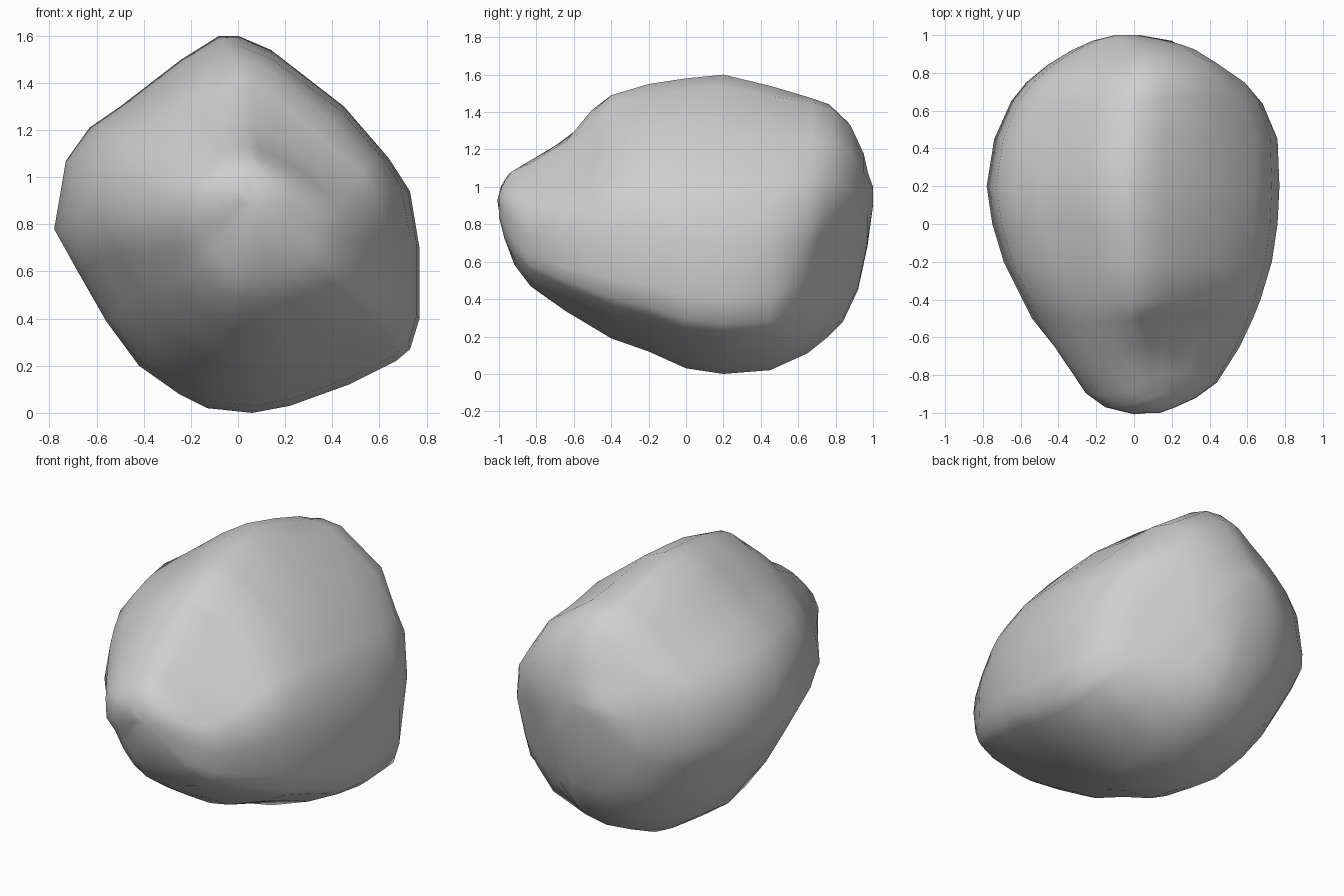
import bpy
import bmesh
from mathutils import Vector

cube = bpy.data.objects.get("Cube")
if cube:
    bpy.data.objects.remove(cube, do_unlink=True)

# Cross-section outline of the rock (x, z), anticlockwise from the crown
OUTLINE = [
    (0, 1.6), (-.08, 1.6), (-.24, 1.5), (-.37, 1.4), (-.5, 1.3), (-.63, 1.21),
    (-.73, 1.07), (-.78, .78), (-.68, .6), (-.56, .39), (-.42, .2), (-.25, .08),
    (-.13, .02), (.06, 0), (.22, .03), (.47, .12), (.67, .22), (.73, .27),
    (.77, .4), (.77, .7), (.73, .94), (.64, 1.08), (.45, 1.3), (.14, 1.54),
]

# Extent of each section from front to back: y, x low, x high, z low, z high
STATIONS = [
    (-1, 0, .14, .84, .96), (-.97, -.05, .22, .72, 1.03),
    (-.92, -.16, .33, .58, 1.08), (-.84, -.26, .44, .46, 1.13),
    (-.65, -.42, .56, .34, 1.25), (-.5, -.54, .63, .25, 1.4),
    (-.4, -.59, .67, .19, 1.49), (-.2, -.69, .73, .12, 1.55),
    (0, -.75, .76, .03, 1.58), (.2, -.78, .77, 0, 1.6),
    (.45, -.74, .76, .02, 1.54), (.65, -.65, .69, .11, 1.48),
    (.75, -.57, .61, .19, 1.43), (.84, -.46, .5, .28, 1.33),
    (.92, -.33, .36, .45, 1.18), (.97, -.22, .2, .68, 1.08),
    (1, -.1, .03, .9, 1),
]

# Local dents (negative) and swellings (positive): centre, radius, amount
DENTS = [
    (Vector((.28, -.66, 1.12)), .34, -.08),
    (Vector((-.2, -.8, 1.02)), .32, .07),
    (Vector((-.2, -.58, 1.27)), .28, .04),
    (Vector((.25, .78, 1.25)), .35, .06),
    (Vector((.15, -.85, .5)), .16, -.02),
]

# Broad sloping facet on the rear left corner
FACET_NORMAL = Vector((.54, .84, -.24)).normalized()
FACET_DISTANCE = .71
CORE = Vector((0, 0, .8))


def unit_outline():
    """Outline fitted to a square from minus one to one."""
    xs = [x for x, z in OUTLINE]
    zs = [z for x, z in OUTLINE]
    fit = lambda v, vals: 2 * (v - min(vals)) / (max(vals) - min(vals)) - 1
    return [Vector((fit(x, xs), fit(z, zs))) for x, z in OUTLINE]


def sculpt(point):
    """Flatten the facet and press in the dents."""
    over = FACET_NORMAL.dot(point) - FACET_DISTANCE
    if over > 0:
        point = point - FACET_NORMAL * over * .85
    outward = (point - CORE).normalized()
    push = 0
    for centre, radius, amount in DENTS:
        push += amount * max(0, 1 - ((point - centre).length / radius) ** 2)
    return point + outward * push


def section(bm, profile, station):
    """One ring of the rock, rounder towards both ends."""
    y, x_low, x_high, z_low, z_high = station
    roundness = .8 * (max(0, abs(y) - .4) / .6) ** 2
    ring = []
    for p in profile:
        q = p.lerp(p.normalized(), roundness)
        x = x_low + (x_high - x_low) * (q.x + 1) / 2
        z = z_low + (z_high - z_low) * (q.y + 1) / 2
        ring.append(bm.verts.new(sculpt(Vector((x, y, z)))))
    return ring


def cap(bm, ring):
    """Close an end with a fan."""
    middle = bm.verts.new(sum((v.co for v in ring), Vector()) / len(ring))
    for a, b in zip(ring, ring[1:] + ring[:1]):
        bm.faces.new((a, b, middle))


# Rock body lofted through the sections
bm = bmesh.new()
profile = unit_outline()
rings = [section(bm, profile, s) for s in STATIONS]
for near, far in zip(rings, rings[1:]):
    for i in range(len(near)):
        j = (i + 1) % len(near)
        bm.faces.new((near[i], near[j], far[j], far[i]))
cap(bm, rings[0])
cap(bm, rings[-1])
bmesh.ops.recalc_face_normals(bm, faces=bm.faces)
for face in bm.faces:
    face.smooth = True

mesh = bpy.data.meshes.new("rock")
bm.to_mesh(mesh)
bm.free()
rock = bpy.data.objects.new("rock", mesh)
bpy.context.collection.objects.link(rock)

# Plain grey stone
stone = bpy.data.materials.new("grey stone")
stone.use_nodes = True
grey = (.62, .62, .62, 1)
stone.diffuse_color = grey
stone.node_tree.nodes["Principled BSDF"].inputs["Base Color"].default_value = grey
mesh.materials.append(stone)
